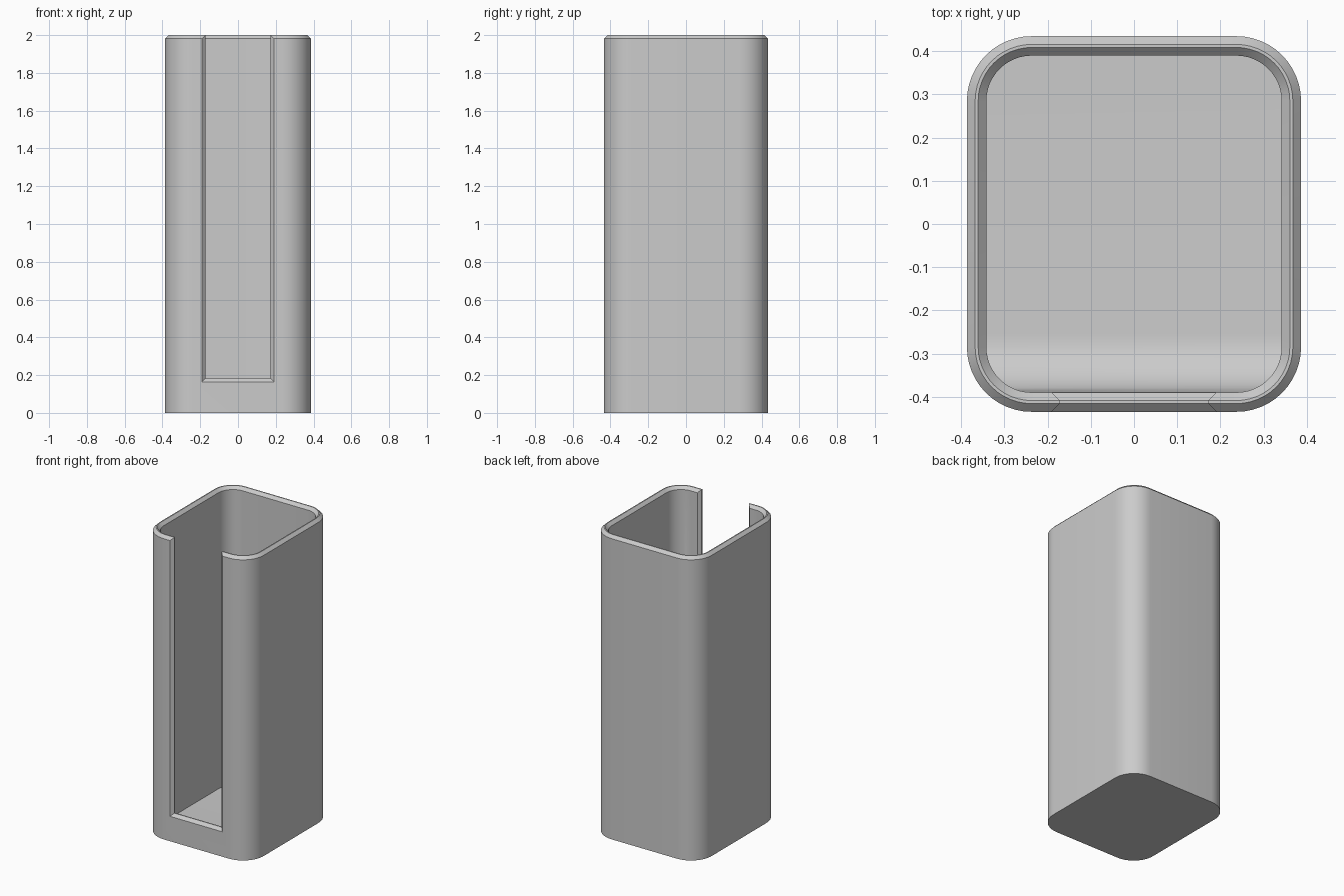
import bpy, bmesh, math

HX, HY, R = 0.387, 0.435, 0.15      # outer half sizes and corner radius
WALL, BEV, H = 0.045, 0.019, 2.0
FLOOR, SILL, HALF_SLOT = 0.03, 0.183, 0.172
SEG = 12

if "Cube" in bpy.data.objects:
    bpy.data.objects.remove(bpy.data.objects["Cube"])


def outline(inset, z):
    """Rounded rectangle at height z, pulled in by inset."""
    r = R - inset
    pts = []
    for k, (sx, sy) in enumerate([(1, 1), (-1, 1), (-1, -1), (1, -1)]):
        for i in range(SEG + 1):
            a = math.pi / 2 * (k + i / SEG)
            pts.append((sx * (HX - R) + r * math.cos(a),
                        sy * (HY - R) + r * math.sin(a), z))
    return pts


def loft(name, rings):
    """Closed solid through rings that have the same point count."""
    bm = bmesh.new()
    loops = [[bm.verts.new(p) for p in ring] for ring in rings]
    n = len(loops[0])
    for a, b in zip(loops, loops[1:]):
        for i in range(n):
            j = (i + 1) % n
            bm.faces.new((a[i], a[j], b[j], b[i]))
    bm.faces.new(loops[0][::-1])
    bm.faces.new(loops[-1])
    bmesh.ops.recalc_face_normals(bm, faces=bm.faces)
    mesh = bpy.data.meshes.new(name)
    bm.to_mesh(mesh)
    bm.free()
    obj = bpy.data.objects.new(name, mesh)
    bpy.context.collection.objects.link(obj)
    return obj


def cut(obj, cutter):
    """Subtract the cutter, then remove it."""
    cutter.hide_render = True
    mod = obj.modifiers.new("cut", 'BOOLEAN')
    mod.operation, mod.solver, mod.object = 'DIFFERENCE', 'EXACT', cutter
    bpy.context.view_layer.objects.active = obj
    bpy.ops.object.modifier_apply(modifier=mod.name)
    bpy.data.objects.remove(cutter)


# Outer body with a chamfered rim
body = loft("holder_body", [outline(0, 0), outline(0, H - BEV), outline(BEV, H)])

# Cavity flaring at the rim, with a curved ramp at the front of its floor
cavity = loft("cavity_cutter", [outline(WALL, FLOOR), outline(WALL, H - BEV),
                                outline(WALL - 2 * BEV, H + BEV)])
top = SILL - BEV
ramp_r = top - FLOOR
yc = WALL - HY + ramp_r
arc = [(yc - ramp_r * math.sin(t), top - ramp_r * math.cos(t))
       for t in (math.pi / 2 * i / SEG for i in range(SEG + 1))]
profile = arc + [(-0.5, top), (-0.5, -0.1), (yc, -0.1)]
cut(cavity, loft("ramp_cutter", [[(x, y, z) for y, z in profile] for x in (-0.5, 0.5)]))
cut(body, cavity)

# Front slot, open at the top, with chamfered edges on both wall faces
rings = []
for y, grow in [(-HY - BEV, 2 * BEV), (-HY + BEV, 0),
                (-HY + WALL - BEV, 0), (-HY + WALL + BEV, 2 * BEV)]:
    w, b = HALF_SLOT + grow, SILL - grow
    rings.append([(-w, y, b), (w, y, b), (w, y, H + 0.2), (-w, y, H + 0.2)])
cut(body, loft("slot_cutter", rings))

# Plain grey finish
grey = bpy.data.materials.new("plain grey")
grey.use_nodes = True
colour = (0.6, 0.6, 0.6, 1)
grey.diffuse_color = colour
grey.node_tree.nodes["Principled BSDF"].inputs["Base Color"].default_value = colour
body.data.materials.clear()
body.data.materials.append(grey)
for p in body.data.polygons:
    p.material_index = 0

bpy.ops.object.select_all(action='DESELECT')
body.select_set(True)
bpy.context.view_layer.objects.active = body
bpy.ops.object.shade_smooth_by_angle(angle=math.radians(30))
